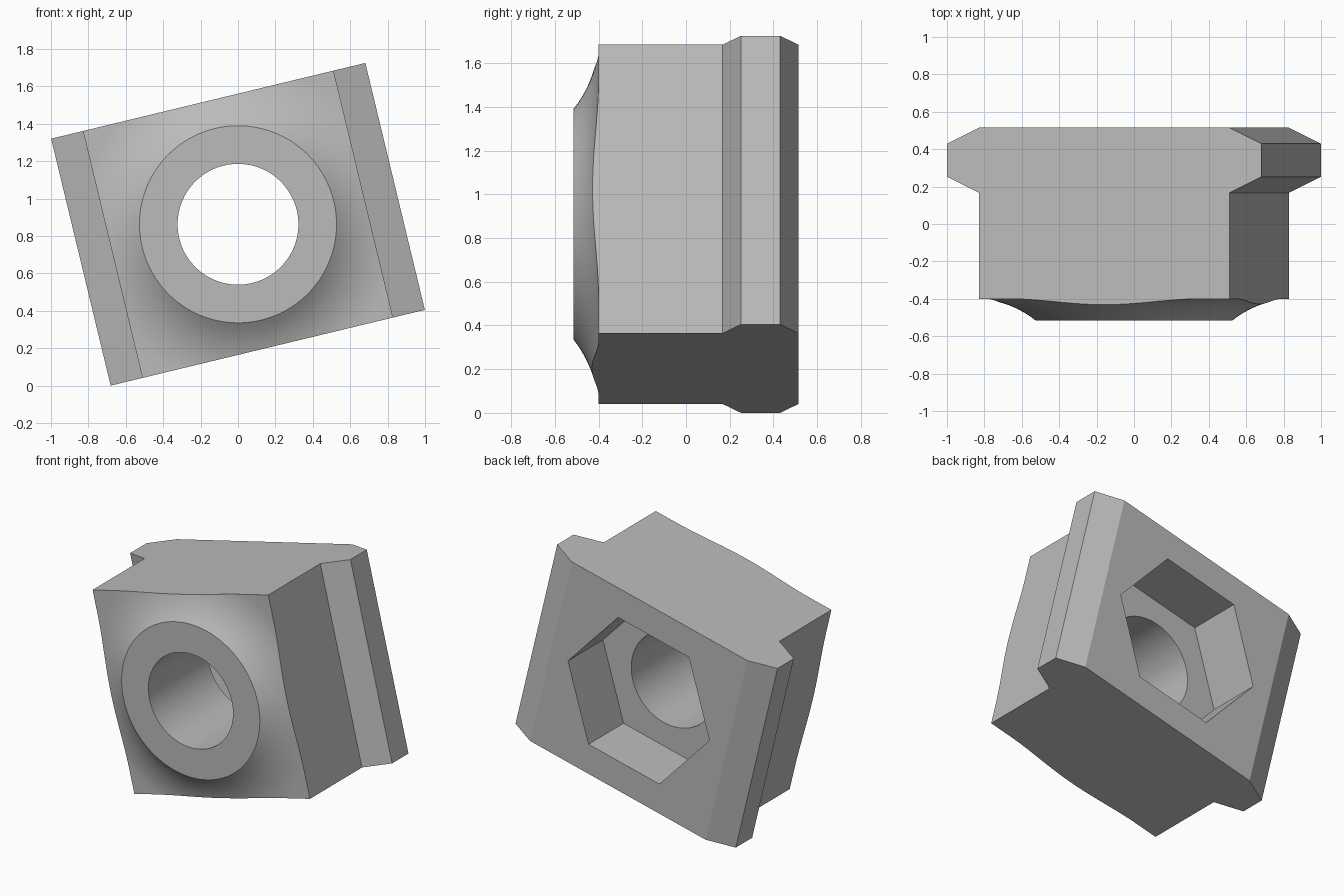
import bpy, bmesh, math
from mathutils import Matrix, Vector

cube = bpy.data.objects.get("Cube")
if cube:
    bpy.data.objects.remove(cube, do_unlink=True)

HALF_HEIGHT, BODY, FLANGE = 0.679, 0.689, 0.864
FRONT, SHOULDER, BACK = -0.515, -0.40, 0.515
RIM_R, FILLET_END, BORE_R = 0.527, 0.858, 0.323
HEX_R, HEX_FLOOR = 0.555, 0.135

metal = bpy.data.materials.new("plain grey")
metal.use_nodes = True
grey = (0.5, 0.5, 0.5, 1)
metal.diffuse_color = grey
metal.node_tree.nodes["Principled BSDF"].inputs["Base Color"].default_value = grey


def make_object(name, bm):
    bmesh.ops.remove_doubles(bm, verts=bm.verts, dist=1e-5)
    bmesh.ops.recalc_face_normals(bm, faces=bm.faces)
    mesh = bpy.data.meshes.new(name)
    bm.to_mesh(mesh)
    bm.free()
    mesh.materials.append(metal)
    obj = bpy.data.objects.new(name, mesh)
    bpy.context.collection.objects.link(obj)
    return obj


def prism(name, points, direction):
    bm = bmesh.new()
    face = bm.faces.new([bm.verts.new(p) for p in points])
    moved = bmesh.ops.extrude_face_region(bm, geom=[face])["geom"]
    verts = [v for v in moved if isinstance(v, bmesh.types.BMVert)]
    bmesh.ops.translate(bm, verts=verts, vec=Vector(direction))
    return make_object(name, bm)


def lathe(name, profile, steps):
    bm = bmesh.new()
    verts = [bm.verts.new((r, y, 0)) for r, y in profile]
    edges = [bm.edges.new((v, verts[i - 1])) for i, v in enumerate(verts)]
    bmesh.ops.spin(bm, geom=verts + edges, cent=(0, 0, 0), axis=(0, 1, 0),
                   angle=math.tau, steps=steps)
    return make_object(name, bm)


# Block with chamfered side flanges
half = [(BODY, -0.7), (BODY, 0.167), (FLANGE, 0.252), (FLANGE, 0.43), (BODY, BACK)]
outline = half + [(-u, y) for u, y in reversed(half)]
nut = prism("square_flanged_nut", [(u, y, -HALF_HEIGHT) for u, y in outline],
            (0, 0, 2 * HALF_HEIGHT))

# Turned envelope: front boss, concave fillet and bore
reach, rise = FILLET_END - RIM_R, SHOULDER - FRONT
radius = (reach ** 2 + rise ** 2) / (2 * rise)
fillet = []
for i in range(13):
    d = reach * (1 - i / 12)
    fillet.append((FILLET_END - d, SHOULDER - radius + math.sqrt(radius ** 2 - d ** 2)))
turned = lathe("turned_envelope", [(BORE_R, FRONT)] + fillet +
               [(1.3, SHOULDER), (1.3, 0.9), (BORE_R, 0.9)], 96)

# Hexagonal socket in the back
corners = [(HEX_R * math.cos(a), HEX_FLOOR, HEX_R * math.sin(a))
           for a in (i * math.pi / 3 for i in range(6))]
socket = prism("hex_socket_cutter", corners, (0, 0.7, 0))

bpy.context.view_layer.objects.active = nut
for cutter, operation in ((turned, 'INTERSECT'), (socket, 'DIFFERENCE')):
    mod = nut.modifiers.new(operation.title(), 'BOOLEAN')
    mod.operation, mod.object, mod.solver = operation, cutter, 'EXACT'
    bpy.ops.object.modifier_apply(modifier=mod.name)
    bpy.data.objects.remove(cutter, do_unlink=True)

# Tilt into place and smooth the round surfaces
tilt = Matrix.Rotation(math.radians(-13.55), 4, 'Y')
nut.data.transform(Matrix.Translation((0, 0, 0.8625)) @ tilt)
bpy.ops.object.select_all(action='DESELECT')
nut.select_set(True)
bpy.ops.object.shade_smooth_by_angle(angle=math.radians(20))
